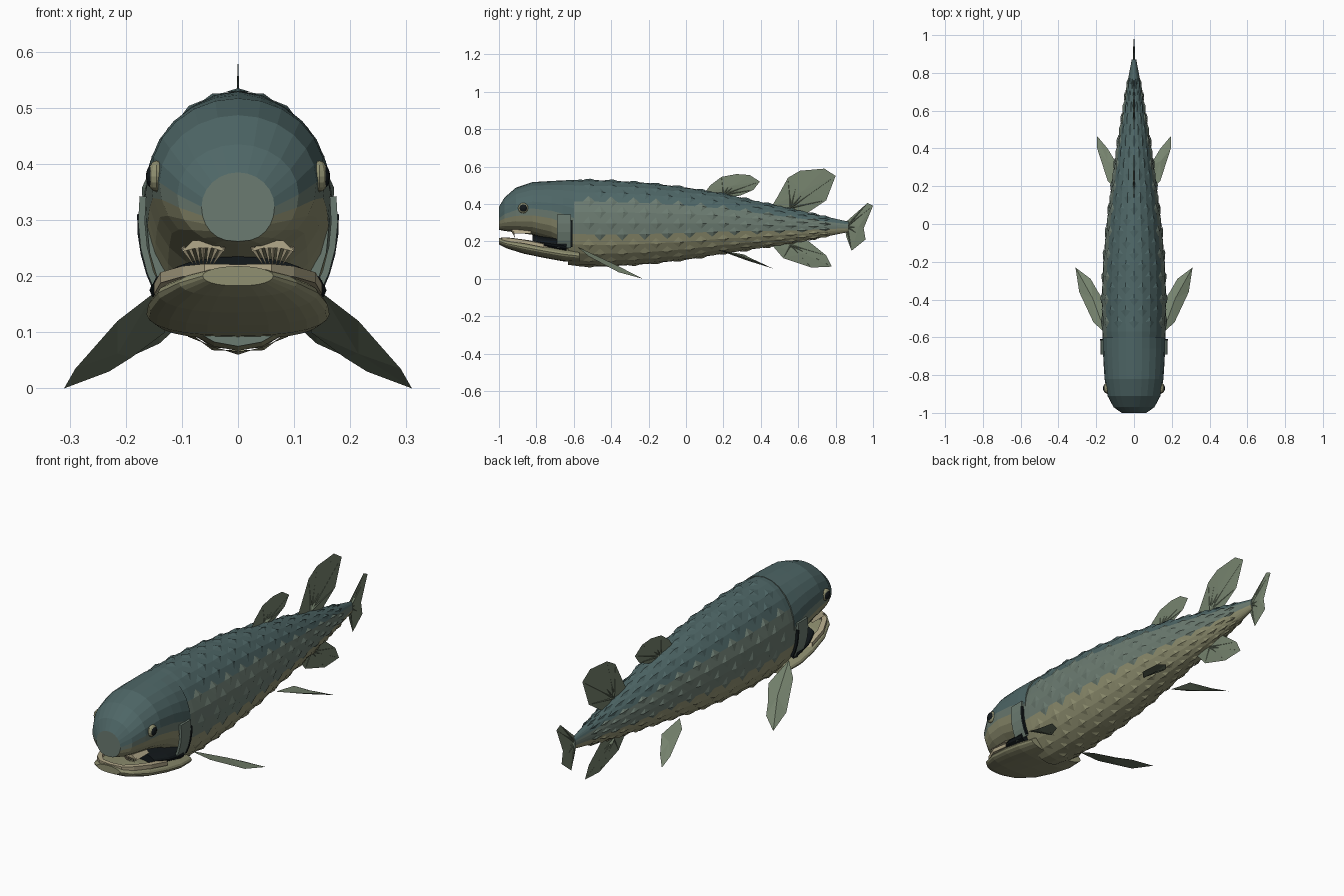
import bpy, bmesh
from math import sin, cos, pi, radians
from mathutils import Vector, Matrix

if "Cube" in bpy.data.objects:
    bpy.data.objects.remove(bpy.data.objects["Cube"])


def mat(name, *rgb):
    m = bpy.data.materials.new(name)
    m.diffuse_color = [c ** 2.2 for c in rgb] + [1]
    m.use_nodes = True
    m.node_tree.nodes["Principled BSDF"].inputs["Base Color"].default_value = m.diffuse_color
    return m


TEAL = mat("back_teal", .31, .40, .40)
GREY = mat("flank_grey", .42, .48, .44)
OLIVE = mat("belly_olive", .56, .56, .44)
FIN = mat("fin_green", .46, .51, .43)
PALE = mat("pale_bone", .70, .66, .54)
DARK = mat("dark", .10, .12, .13)


def make(name, bm, mats):
    bmesh.ops.recalc_face_normals(bm, faces=bm.faces)
    me = bpy.data.meshes.new(name)
    bm.to_mesh(me)
    bm.free()
    for m in mats:
        me.materials.append(m)
    ob = bpy.data.objects.new(name, me)
    bpy.context.collection.objects.link(ob)
    return ob


def point(sec, t, low=1.0, off=0):
    y, w, zt, zb = sec
    c, s = cos(t), sin(t)
    if s < 0:
        c = (1 if c > 0 else -1) * abs(c) ** low
    return Vector(((w + off) * c, y, (zt + zb) / 2 + ((zt - zb) / 2 + off) * s))


def band(s, hi, lo):
    return 0 if s > hi else 1 if s > lo else 2


# Closed loft through (y, half width, top z, bottom z) sections
def loft(name, secs, mats, hi=2, lo=-2, low=1.0, n=24):
    bm = bmesh.new()
    rings = [[bm.verts.new(point(s, 2 * pi * j / n, low)) for j in range(n)] for s in secs]
    for a, b in zip(rings, rings[1:]):
        for j in range(n):
            k = (j + 1) % n
            f = bm.faces.new((a[j], a[k], b[k], b[j]))
            f.material_index = min(band(sin(2 * pi * (j + .5) / n), hi, lo), len(mats) - 1)
    for r in (rings[0], rings[-1]):
        bm.faces.new(r).material_index = min(1, len(mats) - 1)
    return make(name, bm, mats)


# Lens-shaped fin: outline with a raised point on both sides, plus fin rays
def fin(name, pts, thick, rays=(), root=None, mirror=False):
    bm = bmesh.new()
    pts = [Vector(p) for p in pts]
    c = sum(pts, Vector()) / len(pts)
    nrm = Vector()
    for a, b in zip(pts, pts[1:] + pts[:1]):
        nrm += (a - c).cross(b - c)
    nrm.normalize()
    rim = [bm.verts.new(p) for p in pts]
    for s in (-1, 1):
        v = bm.verts.new(c + nrm * thick * s)
        for a, b in zip(rim, rim[1:] + rim[:1]):
            bm.faces.new((a, b, v))
    for i in rays:
        base = Vector(root) if root else pts[0]
        d = (pts[i] - base) * .9
        rot = d.to_track_quat('Z', 'Y').to_matrix().to_4x4()
        bmesh.ops.create_cone(bm, segments=4, radius1=thick * 1.3, radius2=.001, depth=d.length,
                              matrix=Matrix.Translation(base + d / 2) @ rot, cap_ends=True)
    ob = make(name, bm, [FIN])
    if mirror:
        flip(ob)


def flip(ob):
    m = ob.modifiers.new("mirror", 'MIRROR')
    m.use_axis = (True, False, False)


# Trunk
BODY = [(-.63, .163, .525, .075), (-.57, .168, .53, .067), (-.4, .171, .525, .067),
        (-.2, .163, .512, .08), (0, .145, .488, .102), (.2, .12, .455, .135),
        (.4, .092, .41, .165), (.6, .06, .365, .197), (.76, .033, .33, .228), (.87, .012, .305, .25)]


def section(y):
    for a, b in zip(BODY, BODY[1:]):
        if y <= b[0]:
            f = (y - a[0]) / (b[0] - a[0])
            return tuple(p + (q - p) * f for p, q in zip(a, b))
    return BODY[-1]


loft("trunk", BODY, [TEAL, GREY, OLIVE], .45, -.2)

# Staggered diamond scales
bm = bmesh.new()
for i in range(22):
    y = -.52 + .06 * i
    for j in range(24):
        if (i + j) % 2:
            continue
        t = radians(15 * j)
        rim = [bm.verts.new(point(section(y + dy), t + radians(dt), 1, .001))
               for dy, dt in ((-.032, 0), (0, 9), (.032, 0), (0, -9))]
        top = bm.verts.new(point(section(y + .008), t, 1, .007))
        for a, b in zip(rim, rim[1:] + rim[:1]):
            bm.faces.new((a, b, top)).material_index = band(sin(t), .6, -.4)
make("scales", bm, [TEAL, GREY, OLIVE])

# Head, jaw and mouth cavity
loft("skull", [(-1, .065, .385, .262), (-.97, .108, .435, .256), (-.91, .14, .487, .248),
               (-.82, .156, .517, .235), (-.72, .162, .523, .205), (-.66, .165, .526, .17),
               (-.6, .166, .529, .12)], [TEAL, GREY, OLIVE], 0, -.2, .8)
loft("lower_jaw", [(-1, .063, .218, .183), (-.96, .105, .213, .163), (-.87, .143, .205, .135),
                   (-.76, .16, .186, .112), (-.66, .163, .17, .094), (-.57, .15, .155, .088)],
     [OLIVE], low=.8)
loft("mouth_cavity", [(-.82, .12, .235, .17), (-.74, .15, .225, .155), (-.64, .158, .22, .13)], [DARK])

# Pale rim along the jaw
bm = bmesh.new()
path = [(0, -.99, .217), (.06, -.985, .218), (.1, -.945, .214), (.138, -.865, .203), (.15, -.76, .182)]
strips = []
for x, y, z in path:
    strips.append([bm.verts.new((x * k, y + dy, z + dz))
                   for k, dy, dz in ((1, 0, -.015), (1, 0, .004), (.86, .02, .004), (.86, .02, -.015))])
for a, b in zip(strips, strips[1:]):
    for k in range(4):
        bm.faces.new((a[k], a[(k + 1) % 4], b[(k + 1) % 4], b[k]))
flip(make("jaw_rim", bm, [PALE]))

# Palate plate with a fan of teeth
bm = bmesh.new()
plate = [(.022, .243), (.042, .264), (.08, .264), (.102, .243), (.075, .25), (.045, .25)]
vs = [bm.verts.new((x, -.93, z)) for x, z in plate]
ex = bmesh.ops.extrude_face_region(bm, geom=[bm.faces.new(vs)])
for v in ex['geom']:
    if isinstance(v, bmesh.types.BMVert):
        v.co.y += .1
for i in range(7):
    a = Vector((.026 + .012 * i, -.925, .252))
    b = Vector((.044 + .006 * i, -.915, .222))
    rot = (b - a).to_track_quat('Z', 'Y').to_matrix().to_4x4()
    bmesh.ops.create_cone(bm, segments=4, radius1=.005, radius2=.001, depth=(b - a).length,
                          matrix=Matrix.Translation((a + b) / 2) @ rot, cap_ends=True)
flip(make("palate_teeth", bm, [PALE]))

# Eyes: ring and pupil
for name, r, x, m in (("eye_ring", .028, .145, OLIVE), ("pupil", .022, .151, DARK)):
    bm = bmesh.new()
    bmesh.ops.create_uvsphere(bm, u_segments=12, v_segments=8, radius=r,
                              matrix=Matrix.Translation((x, -.87, .378)) @ Matrix.Diagonal((.6, 1, 1, 1)))
    flip(make(name, bm, [m]))

# Gill covers with a dark slit behind
for name, y0, y1, t0, t1, off, m in (("gill_cover", -.69, -.615, -36, 10, .006, GREY),
                                     ("gill_slit", -.618, -.608, -34, 2, .008, DARK)):
    bm = bmesh.new()
    cols = [[bm.verts.new(point((y, .166, .525, .08), radians(t0 + (t1 - t0) * k / 4), 1, off))
             for k in range(5)] for y in (y0, y1)]
    for k in range(4):
        bm.faces.new((cols[0][k], cols[1][k], cols[1][k + 1], cols[0][k + 1]))
    ob = make(name, bm, [m])
    flip(ob)
    ob.modifiers.new("thickness", 'SOLIDIFY').thickness = .012
    ob.modifiers["thickness"].offset = 0

# Paired fins
fin("pectoral_fin", [(.15, -.58, .17), (.215, -.52, .12), (.29, -.36, .035), (.31, -.23, 0),
                     (.23, -.29, .03), (.19, -.36, .055), (.13, -.45, .1)], .012, mirror=True)
fin("pelvic_fin", [(.085, .17, .155), (.14, .23, .14), (.195, .4, .085), (.195, .465, .055),
                   (.14, .40, .08), (.085, .31, .13)], .01, mirror=True)


# Midline fins
def mid(name, yz, root, rays):
    fin(name, [(0, y, z) for y, z in yz], .005, rays, (0, *root))


mid("front_dorsal_fin", [(.1, .46), (.13, .5), (.19, .545), (.27, .56), (.34, .555), (.395, .52),
                         (.36, .475), (.29, .445), (.2, .43)], (.2, .45), (2, 3, 4, 5, 6))
mid("rear_dorsal_fin", [(.46, .39), (.49, .44), (.545, .54), (.61, .578), (.74, .589), (.80, .55),
                        (.75, .42), (.645, .35), (.56, .35)], (.56, .38), (2, 3, 4, 5, 6))
mid("anal_fin", [(.46, .18), (.52, .11), (.67, .06), (.78, .065), (.75, .125), (.65, .205), (.55, .2)],
    (.56, .18), (1, 2, 3, 4))
mid("tail_fin", [(.85, .30), (.97, .405), (1, .39), (.95, .27), (.96, .21), (.885, .15), (.855, .23)],
    (.86, .28), (1, 2, 3, 4, 5))
